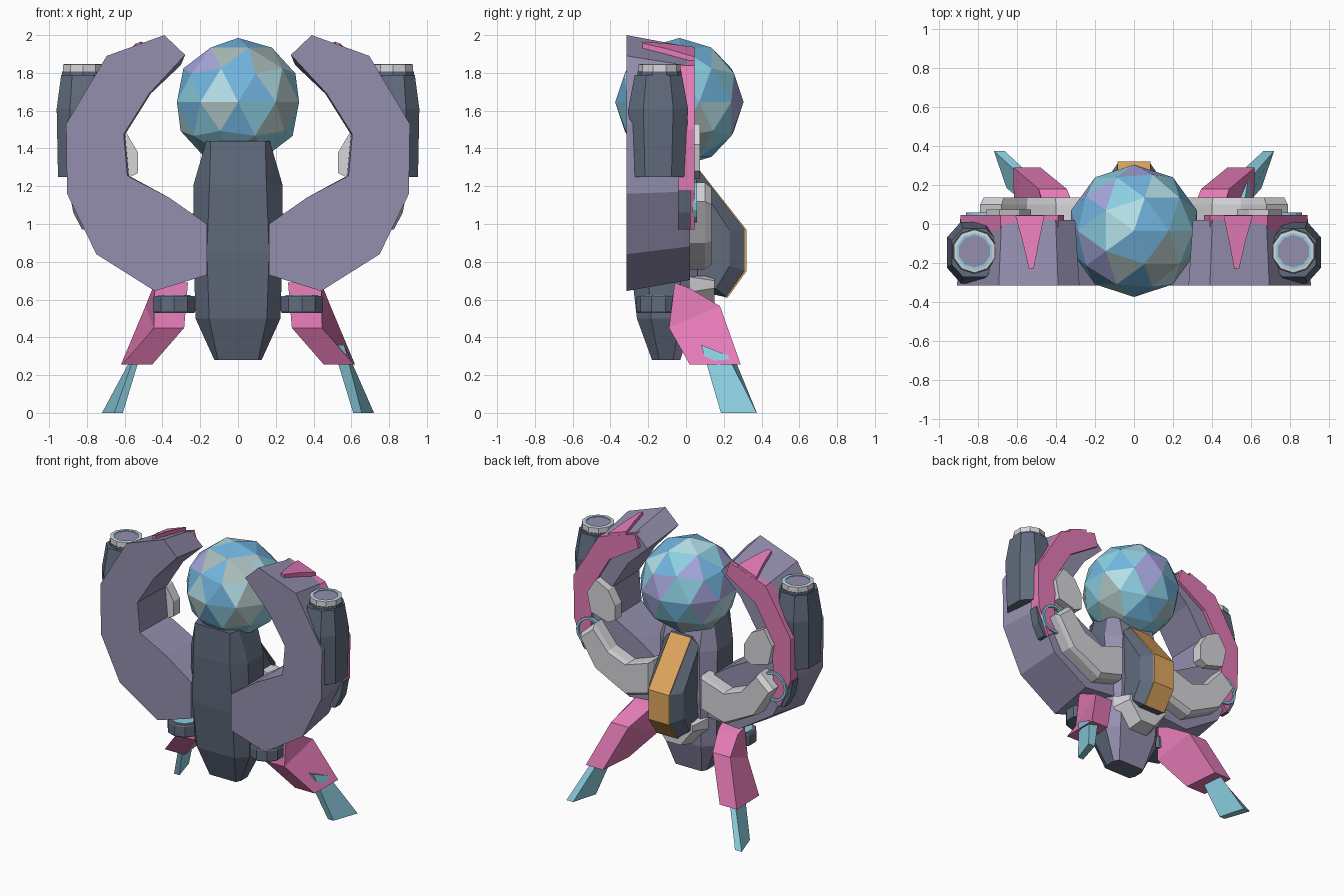
import bpy, bmesh, math, random
from mathutils import Vector

if "Cube" in bpy.data.objects:
    bpy.data.objects.remove(bpy.data.objects["Cube"])

random.seed(5)
COLORS = {
    "purple": (0.295, 0.275, 0.43), "slate": (0.119, 0.147, 0.204),
    "pink": (0.767, 0.195, 0.462), "teal": (0.263, 0.62, 0.75),
    "orange": (0.75, 0.39, 0.112), "light_grey": (0.67, 0.67, 0.70),
    "sky_blue": (0.17, 0.46, 0.74), "lavender": (0.38, 0.38, 0.72),
    "sage": (0.40, 0.51, 0.50), "pale_aqua": (0.46, 0.74, 0.80),
}
NAMES = list(COLORS)
MATS = []
for n, c in COLORS.items():
    m = bpy.data.materials.new(n)
    m.diffuse_color = (*c, 1)
    m.use_nodes = True
    m.node_tree.nodes["Principled BSDF"].inputs["Base Color"].default_value = m.diffuse_color
    MATS.append(m)


def finish(name, bm, color, rule=None):
    """Turn a bmesh into an object; rule(face) may override the colour."""
    bmesh.ops.recalc_face_normals(bm, faces=bm.faces)
    bm.normal_update()
    used = []
    for f in bm.faces:
        c = (rule(f) if rule else None) or color
        if c not in used:
            used.append(c)
        f.material_index = used.index(c)
    me = bpy.data.meshes.new(name)
    bm.to_mesh(me)
    bm.free()
    for c in used:
        me.materials.append(MATS[NAMES.index(c)])
    ob = bpy.data.objects.new(name, me)
    bpy.context.collection.objects.link(ob)
    return ob


def loft(name, rings, color, rule=None):
    """Skin a list of equal-length point rings and cap both ends."""
    bm = bmesh.new()
    vs = [[bm.verts.new(p) for p in r] for r in rings]
    n = len(vs[0])
    for a, b in zip(vs, vs[1:]):
        for i in range(n):
            j = (i + 1) % n
            bm.faces.new((a[i], a[j], b[j], b[i]))
    bm.faces.new(vs[0])
    bm.faces.new(vs[-1])
    return finish(name, bm, color, rule)


def prism(name, poly, y0, y1, color, s=1, back=None):
    """Extrude an (x, z) outline along y, optionally to a different back outline."""
    return loft(name, [[(s * x, y0, z) for x, z in poly],
                       [(s * x, y1, z) for x, z in back or poly]], color)


def ngon(cx, cy, r, z, n=10):
    return [(cx + r * math.cos((i + .5) * math.tau / n),
             cy + r * math.sin((i + .5) * math.tau / n), z) for i in range(n)]


def octagon(cx, cy, rx, ry, z, kx, ky):
    """Box section with cut corners; kx, ky set how long the flat sides are."""
    return [(cx + rx * a, cy + ry * b, z) for a, b in
            ((-1, -ky), (-kx, -1), (kx, -1), (1, -ky), (1, ky), (kx, 1), (-kx, 1), (-1, ky))]


# Faceted orb head: accent facets by direction, the rest mixed by height
ACCENTS = {
    "lavender": ((-.45, -.68, .58), (-.44, .55, .7), (-.72, -.28, .63), (-.1, .9, .42), (-.85, .4, .1)),
    "sage": ((.5, -.5, .7), (.74, -.65, .18), (-.27, -.94, -.18), (-.05, -.56, .83), (.65, -.66, -.36)),
    "pale_aqua": ((-.2, .3, .93), (-.3, -.1, .95), (-.35, -.93, .06), (.3, .8, .5)),
    "sky_blue": ((.18, -.78, .59), (-.15, -.94, .3), (.06, -.99, -.09), (.18, .5, .84), (.3, .1, .95)),
}
bm = bmesh.new()
bmesh.ops.create_icosphere(bm, subdivisions=2, radius=0.34)
bmesh.ops.translate(bm, verts=bm.verts, vec=(0, -0.035, 1.645))


def orb_color(f):
    d = (f.calc_center_median() - Vector((0, -.035, 1.645))).normalized()
    mix = ("sky_blue", "lavender", "sage", "pale_aqua", "teal")
    pick = random.choices(mix, (1, 0, 4, 1, 5) if d.z < -.25 else (4, 1, 1, 2, 5))[0]
    best = max((d.dot(Vector(v).normalized()), c) for c, vs in ACCENTS.items() for v in vs)
    return best[1] if best[0] > .965 else pick


finish("orb", bm, "sky_blue", orb_color)

# Central body: slate front, purple back
loft("body", [octagon(0, (y0 + y1) / 2, w, (y1 - y0) / 2, z, k, .5)
              for z, w, y0, y1, k in ((.28, .125, -.18, -.03, .85), (.5, .225, -.26, .04, .68),
                                      (.85, .235, -.3, .07, .7), (1.21, .235, -.31, .06, .64),
                                      (1.44, .168, -.3, .0, .86))],
     "slate", lambda f: "purple" if f.normal.y > .3 else None)

# Back pack with an orange spine
prof = [(0, 1.3), (.06, 1.3), (.32, .97), (.32, .75), (.22, .61), (0, .66)]
rings = [[(x, y * k, .95 + (z - .95) * (.5 + .5 * k)) for y, z in prof]
         for x, k in ((-.14, .72), (-.085, .97), (-.085, 1), (.085, 1), (.085, .97), (.14, .72))]


def spine_color(f):
    c = f.calc_center_median()
    return "orange" if abs(c.x) < .09 and c.y > .15 and len(f.verts) == 4 else None


loft("back_pack", rings, "slate", spine_color)

# Chevron plate below the pack
prism("pack_chevron", [(-.2, .72), (-.2, .64), (-.08, .5), (.08, .5), (.2, .64), (.2, .72),
                       (.1, .73), (-.1, .73)], .02, .15, "light_grey", 1,
      [(-.16, .7), (-.16, .66), (-.06, .53), (.06, .53), (.16, .66), (.16, .7),
       (.1, .73), (-.1, .73)])

OUTER = [(.165, .73), (.44, .645), (.75, .84), (.905, 1.16), (.91, 1.53),
         (.695, 1.89), (.39, 2.0), (.28, 1.895)]
INNER = [(.47, 1.69), (.605, 1.475), (.585, 1.255), (.365, 1.14), (.165, 1.0)]
BACK = [OUTER[0]] + [(.53 + (x - .53) * .91, 1.3 + (z - 1.3) * .91) for x, z in OUTER[1:]]
BACK_IN = [(x - .008, z) for x, z in INNER[:3]] + INNER[3:]

for s, side in ((1, "right"), (-1, "left")):
    # Curved claw arm
    prism(side + "_arm", OUTER + INNER, -.315, .02, "purple", s, BACK + BACK_IN)

    # Pink armour on the back of the arm and the spike over its top
    prism(side + "_armour", [(.39, 1.935), (.685, 1.84), (.892, 1.5), (.888, 1.18), (.8, .97),
                             (.74, 1.02), (.75, 1.2), (.73, 1.47), (.6, 1.69), (.36, 1.84)],
          -.04, .045, "pink", s)
    tip = ((.515, -.23, 1.965), (.54, -.23, 1.956), (.57, -.1, 1.928),
           (.61, .044, 1.885), (.46, .044, 1.937), (.49, -.1, 1.956))
    loft(side + "_spike", [[(s * x, y, z) for x, y, z in tip],
                           [(s * x, y, z - .07) for x, y, z in tip]], "pink")

    # Grey forearm and upper joint behind the arm
    fore = [(.2, .82), (.4, .76), (.66, .9), (.79, 1.12), (.68, 1.22),
            (.55, 1.06), (.4, 1.0), (.2, 1.07)]
    inset = [(.49 + (x - .49) * .94, .97 + (z - .97) * .88) for x, z in fore]
    loft(side + "_forearm", [[(s * x, y, z) for x, z in p]
                             for y, p in ((.0, fore), (.1, fore), (.135, inset))], "light_grey")
    joint = [(.59, 1.24), (.53, 1.27), (.53, 1.38), (.59, 1.48), (.69, 1.53),
             (.76, 1.42), (.73, 1.28)]
    prism(side + "_joint", joint, 0, .075, "light_grey", s)

    # Elbow ring and small outer block
    bm = bmesh.new()
    n = 16
    loops = []
    for i in range(n):
        a = i * math.tau / n
        loops.append([bm.verts.new((s * .755 + r * math.cos(a), y, 1.115 + r * math.sin(a)))
                      for r, y in ((.09, .035), (.108, .035), (.108, .058), (.09, .058))])
    for i in range(n):
        p, q = loops[i], loops[(i + 1) % n]
        for j in range(4):
            bm.faces.new((p[j], p[(j + 1) % 4], q[(j + 1) % 4], q[j]))
    finish(side + "_elbow_ring", bm, "teal")
    prism(side + "_elbow_block", [(.8, .97), (.825, .97), (.872, 1.06), (.895, 1.18), (.8, 1.18)],
          -.042, .025, "slate", s)

    # Shoulder cannon with a collar, bright rim and recessed muzzle
    cx, cy = s * .82, -.147
    loft(side + "_cannon", [octagon(cx, cy, rx, ry, z, .5, .5) for rx, ry, z in
                            ((.133, .14, 1.25), (.14, .158, 1.61), (.116, .125, 1.79))], "slate")
    cy = -.14
    loft(side + "_collar", [ngon(cx, cy, .117, z) for z in (1.77, 1.808)], "slate")
    loft(side + "_muzzle", [ngon(cx, cy, r, z) for r, z in
                            ((.113, 1.8), (.111, 1.845), (.095, 1.847), (.083, 1.847), (.083, 1.842))],
         "light_grey",
         lambda f: "purple" if len(f.verts) > 4 else
         "teal" if (f.calc_center_median().xy - Vector((cx, cy))).length < .09 else None)

    # Small thruster under the arm
    cx, cy = s * .338, -.145
    loft(side + "_thruster", [ngon(cx, cy, r, z) for r, z in
                              ((.112, .53), (.118, .54), (.118, .61), (.112, .62))], "slate")
    loft(side + "_thruster_ring", [ngon(cx, cy, .09, z) for z in (.615, .624)], "teal")

    # Leg: pink thigh and teal foot, whose top breaks the surface on the right only
    loft(side + "_thigh", [[(s * x, y, z) for x, y, z in q] for q in (
        ((.265, -.06, .69), (.44, -.06, .69), (.44, .02, .66), (.28, .02, .66)),
        ((.285, -.09, .45), (.445, -.09, .45), (.49, .18, .565), (.345, .18, .565)),
        ((.455, .02, .255), (.615, .02, .255), (.62, .29, .255), (.48, .29, .255)))], "pink")
    d = 0 if s > 0 else .035
    loft(side + "_foot", [[(s * x, y, z) for x, y, z in q] for q in (
        ((.5, .08, .36), (.562 - d, .08, .36), (.585 - d, .22, .305), (.53, .25, .305)),
        ((.61, .185, 0), (.655, .185, 0), (.72, .375, 0), (.665, .375, 0)))], "teal")
